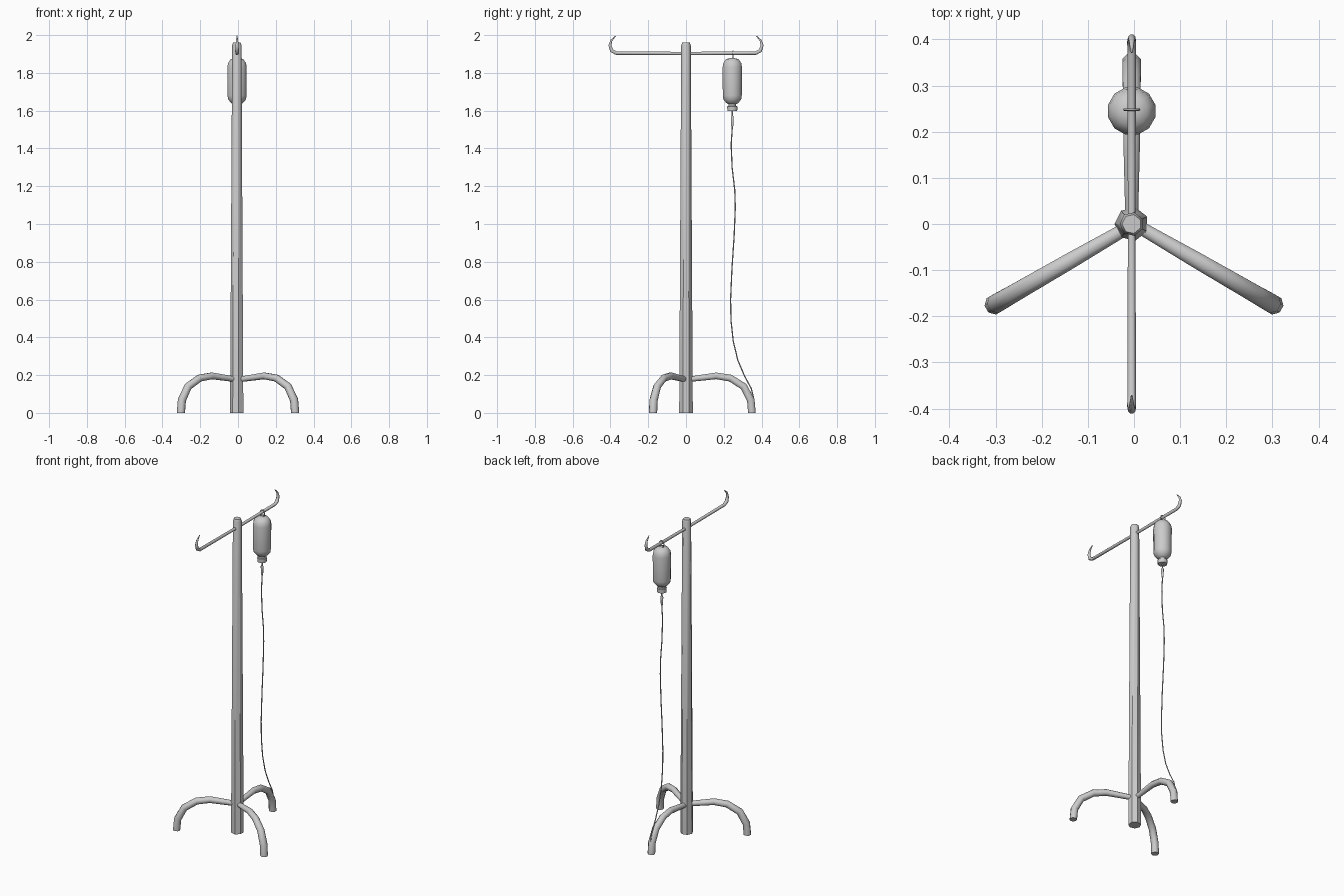
import bpy, bmesh, math
from mathutils import Vector, Matrix

if "Cube" in bpy.data.objects:
    bpy.data.objects.remove(bpy.data.objects["Cube"])

CX = -0.005  # centre line of the stand


def finish(bm, name, angle=50):
    bmesh.ops.recalc_face_normals(bm, faces=bm.faces)
    me = bpy.data.meshes.new(name)
    bm.to_mesh(me)
    bm.free()
    ob = bpy.data.objects.new(name, me)
    bpy.context.collection.objects.link(ob)
    bpy.ops.object.select_all(action='DESELECT')
    ob.select_set(True)
    bpy.context.view_layer.objects.active = ob
    bpy.ops.object.shade_smooth_by_angle(angle=math.radians(angle))
    return ob


def sweep(name, path, radii, sides, side_axis=(1, 0, 0), closed=False):
    """Sweep a polygon along a planar path; side_axis is the plane's normal."""
    pts = [Vector(p) for p in path]
    n = len(pts)
    u = Vector(side_axis).normalized()
    bm = bmesh.new()
    rings = []
    for i, p in enumerate(pts):
        if closed:
            t = pts[(i + 1) % n] - pts[i - 1]
        else:
            a = (p - pts[i - 1]).normalized() if i else Vector()
            b = (pts[i + 1] - p).normalized() if i < n - 1 else Vector()
            t = a + b
        v = t.normalized().cross(u).normalized()
        r = radii[i] if isinstance(radii, (list, tuple)) else radii
        rings.append([bm.verts.new(p + r * (math.cos(k) * u + math.sin(k) * v))
                      for k in (2 * math.pi * (j + 0.5) / sides for j in range(sides))])
    for i in range(n if closed else n - 1):
        a, b = rings[i], rings[(i + 1) % n]
        for j in range(sides):
            k = (j + 1) % sides
            bm.faces.new((a[j], a[k], b[k], b[j]))
    if not closed:
        bm.faces.new(rings[0])
        bm.faces.new(rings[-1])
    return finish(bm, name)


# Tapered centre pole
sweep("pole", [(CX, 0, 0), (CX, 0, 1.945), (CX, 0, 1.96)], [0.037, 0.026, 0.021], 7)

# Three arched legs, 120 degrees apart
leg = [(0.0, 0.176), (0.05, 0.182), (0.16, 0.196), (0.235, 0.184),
       (0.305, 0.14), (0.343, 0.068), (0.349, 0.0)]
leg_r = [0.015, 0.016, 0.019, 0.020, 0.021, 0.022, 0.022]
for i, deg in enumerate((90, 210, 330)):
    c, s = math.cos(math.radians(deg)), math.sin(math.radians(deg))
    ob = sweep(f"leg_{i + 1}", [(CX * (deg == 90) + r * c, r * s, z) for r, z in leg],
               leg_r, 8, (-s, c, 0))
    # foot sits flat on the floor
    for v in ob.data.vertices:
        if v.co.z < 0.012:
            v.co.z = 0

# Crossbar with an upturned pointed hook at each end
hook = [(0.37, 1.905), (0.393, 1.917), (0.403, 1.945), (0.395, 1.972), (0.372, 1.996)]
hook_r = [0.010, 0.0105, 0.0085, 0.006, 0.002]
bar = [(CX, -y, z) for y, z in reversed(hook)] + [(CX, 0, 1.903)] + [(CX, y, z) for y, z in hook]
sweep("crossbar", bar, hook_r[::-1] + [0.009] + hook_r, 8)

# Bottle with shoulders, neck and cap
BY = 0.245
bottle = [(0.012, 1.878), (0.034, 1.873), (0.049, 1.852), (0.053, 1.83), (0.052, 1.68),
          (0.049, 1.66), (0.033, 1.641), (0.021, 1.634), (0.021, 1.624),
          (0.028, 1.623), (0.027, 1.598)]
sweep("bottle", [(CX, BY, z) for r, z in bottle], [r for r, z in bottle], 12)

# Wire ring hanging the bottle from the crossbar
ring = [(CX + 0.016 * math.cos(a), BY + 0.003, 1.896 + 0.021 * math.sin(a))
        for a in (2 * math.pi * k / 12 for k in range(12))]
sweep("hanging_ring", ring, 0.003, 5, (0, 1, 0), closed=True)

# Drip chamber under the cap
drip = [(1.60, 0.004), (1.575, 0.004), (1.565, 0.008), (1.525, 0.007), (1.505, 0.003)]
sweep("drip_chamber", [(CX, BY, z) for z, r in drip], [r for z, r in drip], 8)

# Thin flexible tube hanging down to the rear leg
tube = [(0.245, 1.51), (0.239, 1.42), (0.244, 1.30), (0.258, 1.18), (0.261, 1.09),
        (0.255, 0.94), (0.243, 0.76), (0.236, 0.60), (0.238, 0.49), (0.250, 0.38),
        (0.274, 0.28), (0.310, 0.195), (0.345, 0.13), (0.358, 0.08)]
sweep("drip_tube", [(CX, y, z) for y, z in tube], 0.0032, 6)
